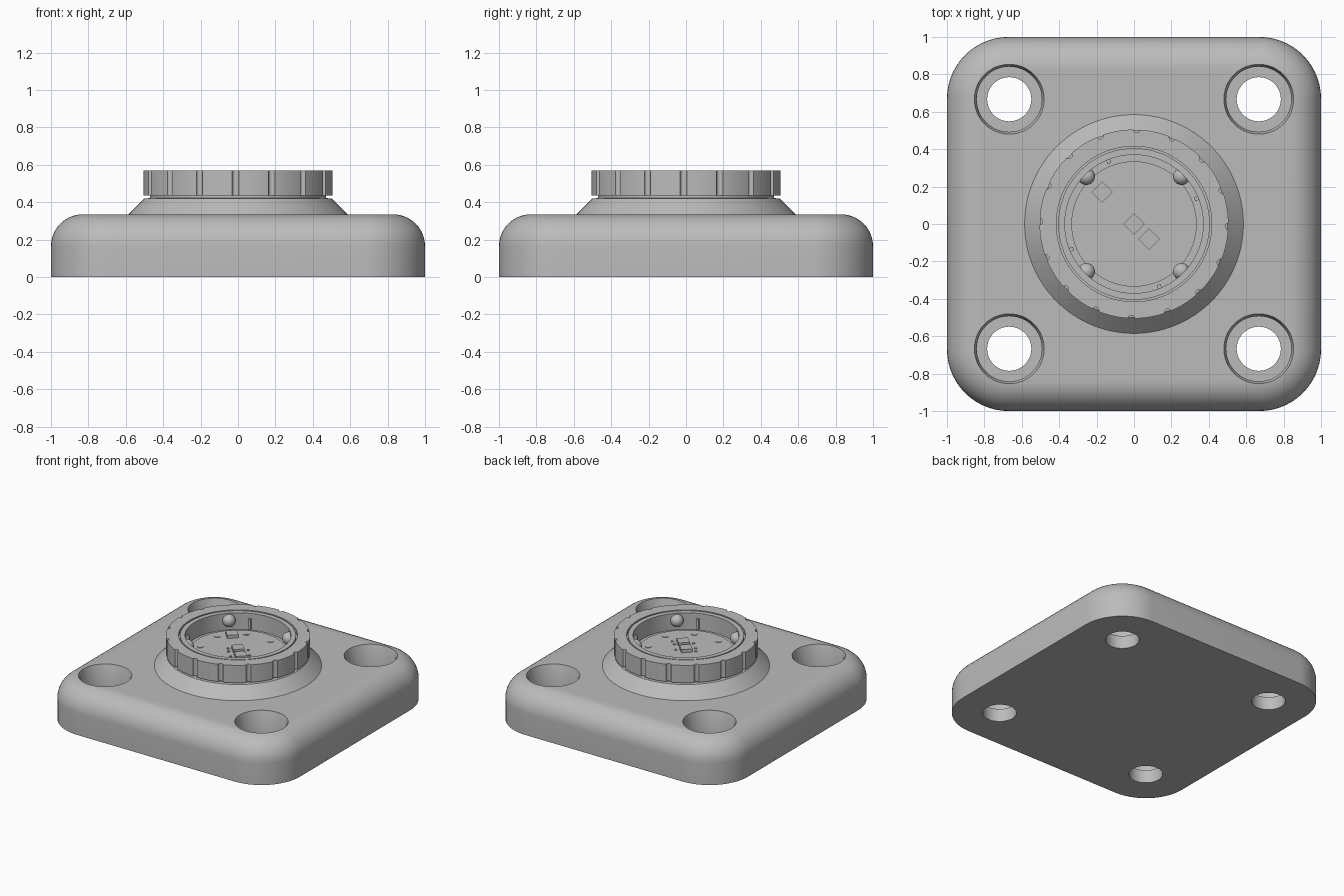
import bpy, bmesh
from math import sin, cos, pi, radians
from mathutils import Matrix, Vector

cube = bpy.data.objects.get("Cube")
if cube:
    bpy.data.objects.remove(cube, do_unlink=True)

gray = bpy.data.materials.new("satin gray")
gray.use_nodes = True
gray.diffuse_color = (0.5, 0.5, 0.5, 1)
gray.node_tree.nodes["Principled BSDF"].inputs["Base Color"].default_value = (0.5, 0.5, 0.5, 1)


def finish(bm, name):
    bmesh.ops.recalc_face_normals(bm, faces=bm.faces[:])
    mesh = bpy.data.meshes.new(name)
    bm.to_mesh(mesh)
    bm.free()
    mesh.materials.append(gray)
    ob = bpy.data.objects.new(name, mesh)
    bpy.context.collection.objects.link(ob)
    return ob


def select(ob):
    bpy.ops.object.select_all(action='DESELECT')
    ob.select_set(True)
    bpy.context.view_layer.objects.active = ob


def smooth(ob):
    select(ob)
    bpy.ops.object.shade_smooth_by_angle(angle=radians(30))


def skin(bm, loops, closed=False):
    """Bridge rings of equal length; cap the ends unless the profile is closed."""
    rings = [[bm.verts.new(p) for p in loop] for loop in loops]
    n = len(rings[0])
    pairs = list(zip(rings, rings[1:]))
    if closed:
        pairs.append((rings[-1], rings[0]))
    else:
        bm.faces.new(rings[0])
        bm.faces.new(rings[-1])
    for a, b in pairs:
        for i in range(n):
            j = (i + 1) % n
            bm.faces.new((a[i], a[j], b[j], b[i]))


def circle(r, z, n, cx=0, cy=0):
    return [(cx + r * cos(2 * pi * i / n), cy + r * sin(2 * pi * i / n), z) for i in range(n)]


def lathe(name, profile, n=96, closed=False):
    bm = bmesh.new()
    skin(bm, [circle(r, z, n) for r, z in profile], closed)
    return finish(bm, name)


def turned(name, profile, centres, n=48):
    """The same turned solid repeated at several centres."""
    bm = bmesh.new()
    for cx, cy in centres:
        skin(bm, [circle(r, z, n, cx, cy) for r, z in profile])
    return finish(bm, name)


def polar(r, count, start=0):
    return [(r * cos(start + 2 * pi * i / count), r * sin(start + 2 * pi * i / count))
            for i in range(count)]


def cut(ob, cutter):
    cutter.hide_render = True
    mod = ob.modifiers.new("cut", 'BOOLEAN')
    mod.operation = 'DIFFERENCE'
    mod.solver = 'EXACT'
    mod.object = cutter
    select(ob)
    bpy.ops.object.modifier_apply(modifier=mod.name)
    bpy.data.objects.remove(cutter, do_unlink=True)


# Rounded square base with a filleted top edge
HEIGHT, FILLET, CORNER, STEPS = 0.335, 0.17, 0.33, 14


def rounded_square(inset, z):
    c, r = 1 - CORNER, CORNER - inset
    pts = []
    for k, (sx, sy) in enumerate(((1, 1), (-1, 1), (-1, -1), (1, -1))):
        for i in range(STEPS + 1):
            a = (k + i / STEPS) * pi / 2
            pts.append((sx * c + r * cos(a), sy * c + r * sin(a), z))
    return pts


loops = [rounded_square(0, 0)]
for i in range(11):
    a = i / 10 * pi / 2
    loops.append(rounded_square(FILLET * (1 - cos(a)), HEIGHT - FILLET * (1 - sin(a))))
bm = bmesh.new()
skin(bm, loops)
base = finish(bm, "base")

# Counterbored mounting holes with a chamfered rim
corners = [(x, y) for x in (-0.667, 0.667) for y in (-0.667, 0.667)]
cut(base, turned("hole_cutter",
                 [(0.118, -0.1), (0.118, 0.1), (0.174, 0.1), (0.174, 0.31),
                  (0.187, 0.333), (0.187, 0.4)], corners))
smooth(base)

# Sloping collar and neck, then the inner cup
smooth(lathe("collar", [(0.585, 0.33), (0.585, 0.335), (0.515, 0.405), (0.5, 0.42),
                        (0.47, 0.422), (0.47, 0.44)]))
smooth(lathe("inner_cup", [(0.405, 0.43), (0.405, 0.568), (0.37, 0.568), (0.37, 0.43)],
             closed=True))

# Knurled locking ring
ring = lathe("locking_ring", [(0.505, 0.435), (0.505, 0.57), (0.415, 0.57), (0.415, 0.435)],
             128, closed=True)
cut(ring, turned("notch_cutter", [(0.018, 0.4), (0.018, 0.6)],
                 polar(0.506, 16, radians(-1.5)), 16))
smooth(ring)

# Groove floor between cup and ring
smooth(lathe("groove_floor", [(0.42, 0.44), (0.42, 0.545), (0.4, 0.545), (0.4, 0.44)],
             closed=True))

# Circuit board with its round pads
smooth(lathe("circuit_board", [(0.335, 0.435), (0.335, 0.452)]))
smooth(turned("board_pads", [(0.022, 0.45), (0.022, 0.456)], polar(0.27, 8, pi / 8), 24))
smooth(turned("small_pads", [(0.01, 0.45), (0.01, 0.458)],
              [(0.06, 0.04), (-0.07, -0.02), (-0.04, -0.06), (0.02, -0.12),
               (0.12, -0.03), (0.16, -0.06), (-0.1, 0.25)], 12))

# Square chips turned by 45 degrees
bm = bmesh.new()
for x, y in ((0, 0), (-0.17, 0.17), (0.08, -0.08)):
    bmesh.ops.create_cube(bm, size=1, matrix=Matrix.Translation((x, y, 0.463))
                          @ Matrix.Rotation(pi / 4, 4, 'Z') @ Matrix.Diagonal((0.08, 0.08, 0.028, 1)))
finish(bm, "chips")

# Thin locating ribs on the cup wall
bm = bmesh.new()
for i in range(4):
    a = radians(22 + 90 * i)
    bmesh.ops.create_cube(bm, size=1, matrix=Matrix.Rotation(a, 4, 'Z')
                          @ Matrix.Translation((0.362, 0, 0.49)) @ Matrix.Diagonal((0.025, 0.02, 0.08, 1)))
finish(bm, "wall_ribs")

# Locking balls half sunk in the cup wall
bm = bmesh.new()
for x, y in polar(0.36, 4, pi / 4):
    bmesh.ops.create_uvsphere(bm, u_segments=24, v_segments=16, radius=0.046,
                              matrix=Matrix.Translation(Vector((x, y, 0.515))))
smooth(finish(bm, "locking_balls"))
